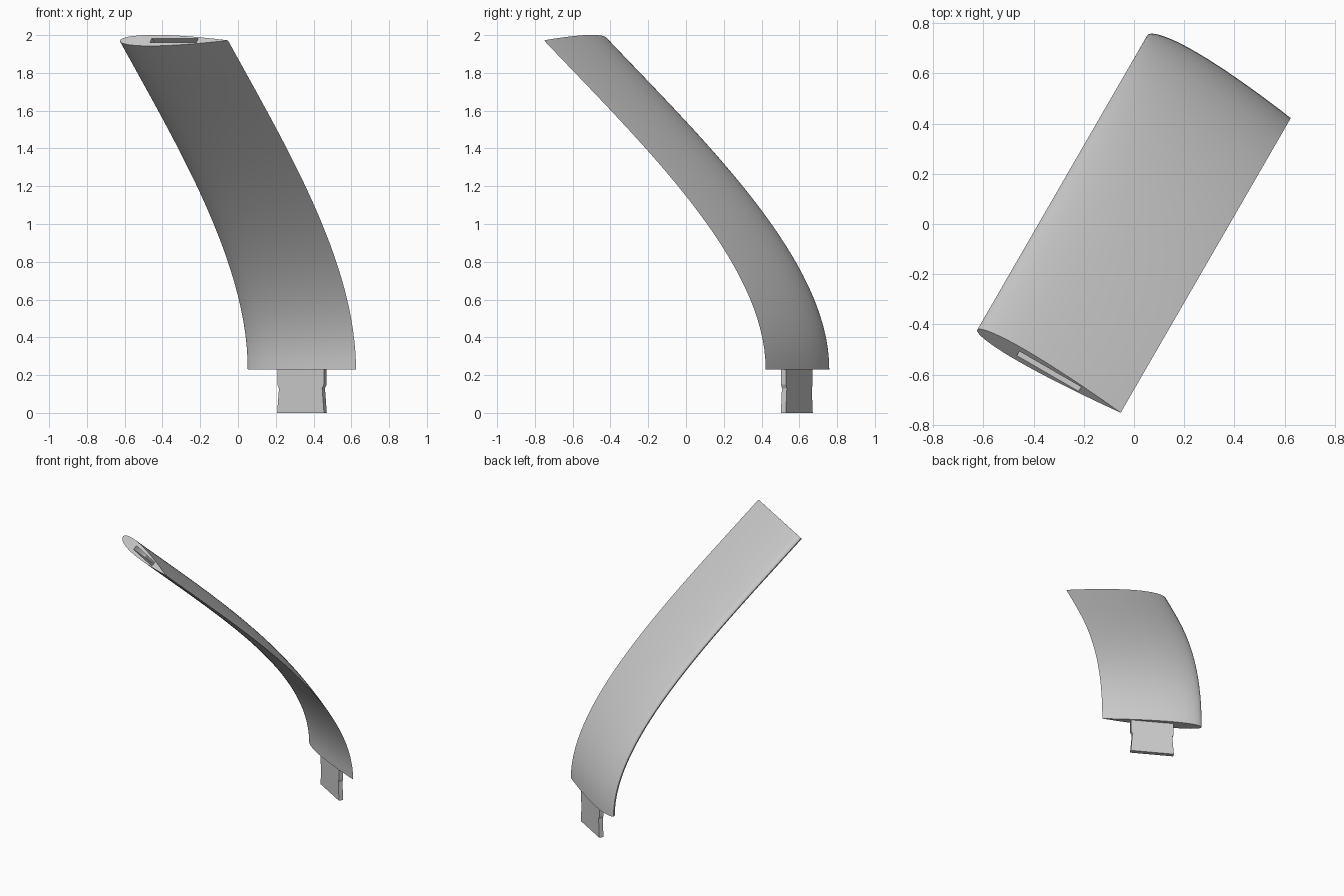
import bpy, bmesh, math
from mathutils import Matrix, Vector

cube = bpy.data.objects.get("Cube")
if cube:
    bpy.data.objects.remove(cube, do_unlink=True)

CHORD, THICKNESS = 0.66, 0.12
REACH = 1.355                                   # horizontal travel of the sweep
ANGLE = math.radians(-30)
C = Vector((math.cos(ANGLE), math.sin(ANGLE), 0))   # along the chord
N = Vector((-math.sin(ANGLE), math.cos(ANGLE), 0))  # across the chord
Z = Vector((0, 0, 1))

grey = bpy.data.materials.new("light_grey")
grey.use_nodes = True
colour = (0.6, 0.6, 0.6, 1)
grey.diffuse_color = colour
grey.node_tree.nodes["Principled BSDF"].inputs["Base Color"].default_value = colour


def frame(t):
    """Frame on the sweep path, z axis along the path."""
    p = [Vector(v) for v in ((0, 0.23), (0, 0.8), (0.75, 1.42), (REACH, 1.972))]
    s = 1 - t
    pos = p[0]*s**3 + p[1]*3*s*s*t + p[2]*3*s*t*t + p[3]*t**3
    d = ((p[1]-p[0])*s*s + (p[2]-p[1])*2*s*t + (p[3]-p[2])*t*t).normalized()
    across, along = N*d.y + Z*d.x, Z*d.y - N*d.x
    m = Matrix((C, across, along)).transposed().to_4x4()
    m.translation = N*(REACH/2 - pos.x) + Z*pos.y
    return m


def loft(name, rings):
    """Closed solid through rings with equal point counts."""
    bm = bmesh.new()
    loops = [[bm.verts.new(v) for v in ring] for ring in rings]
    n = len(loops[0])
    for a, b in zip(loops, loops[1:]):
        for i in range(n):
            j = (i + 1) % n
            bm.faces.new((a[i], a[j], b[j], b[i]))
    bm.faces.new(reversed(loops[0]))
    bm.faces.new(loops[-1])
    bmesh.ops.recalc_face_normals(bm, faces=bm.faces)
    mesh = bpy.data.meshes.new(name)
    bm.to_mesh(mesh)
    bm.free()
    mesh.materials.append(grey)
    obj = bpy.data.objects.new(name, mesh)
    bpy.context.collection.objects.link(obj)
    return obj


def foil(count=24):
    """Symmetric wing section, round nose at -x and sharp tail at +x."""
    def half(u):
        return 5*THICKNESS*CHORD*(0.2969*math.sqrt(u) - 0.126*u - 0.3516*u*u
                                  + 0.2843*u**3 - 0.1036*u**4)
    us = [(1 - math.cos(math.pi*i/count))/2 for i in range(count + 1)]
    lower = [((u - 0.5)*CHORD, -half(u)) for u in us]
    upper = [((u - 0.5)*CHORD, half(u)) for u in reversed(us[1:-1])]
    return [Vector((x, y, 0)) for x, y in lower + upper]


def tongue(name, m):
    """Flat connector with a notched waist, ending just past the frame plane."""
    rings = []
    for z, w in ((-0.23, 0.143), (-0.1, 0.132), (-0.08, 0.142), (0.015, 0.142)):
        rings.append([m @ Vector((x*w, y*0.015, z))
                      for x, y in ((-1, -1), (1, -1), (1, 1), (-1, 1))])
    return loft(name, rings)


def smooth(obj):
    bpy.ops.object.select_all(action='DESELECT')
    obj.select_set(True)
    bpy.context.view_layer.objects.active = obj
    bpy.ops.object.shade_smooth_by_angle(angle=math.radians(30))


# Curved blade swept square to its path
section = foil()
STEPS = 32
blade = loft("curved_blade", [[frame(i/STEPS) @ v for v in section]
                              for i in range(STEPS + 1)])

# Socket in the upper end, matching the connector
cutter = tongue("socket_cutter", frame(1))
cutter.hide_render = True
cut = blade.modifiers.new("socket", 'BOOLEAN')
cut.operation = 'DIFFERENCE'
cut.solver = 'EXACT'
cut.object = cutter
bpy.context.view_layer.objects.active = blade
bpy.ops.object.modifier_apply(modifier=cut.name)
bpy.data.objects.remove(cutter, do_unlink=True)
smooth(blade)

# Connector below the lower end
tongue("connector_tongue", frame(0))
